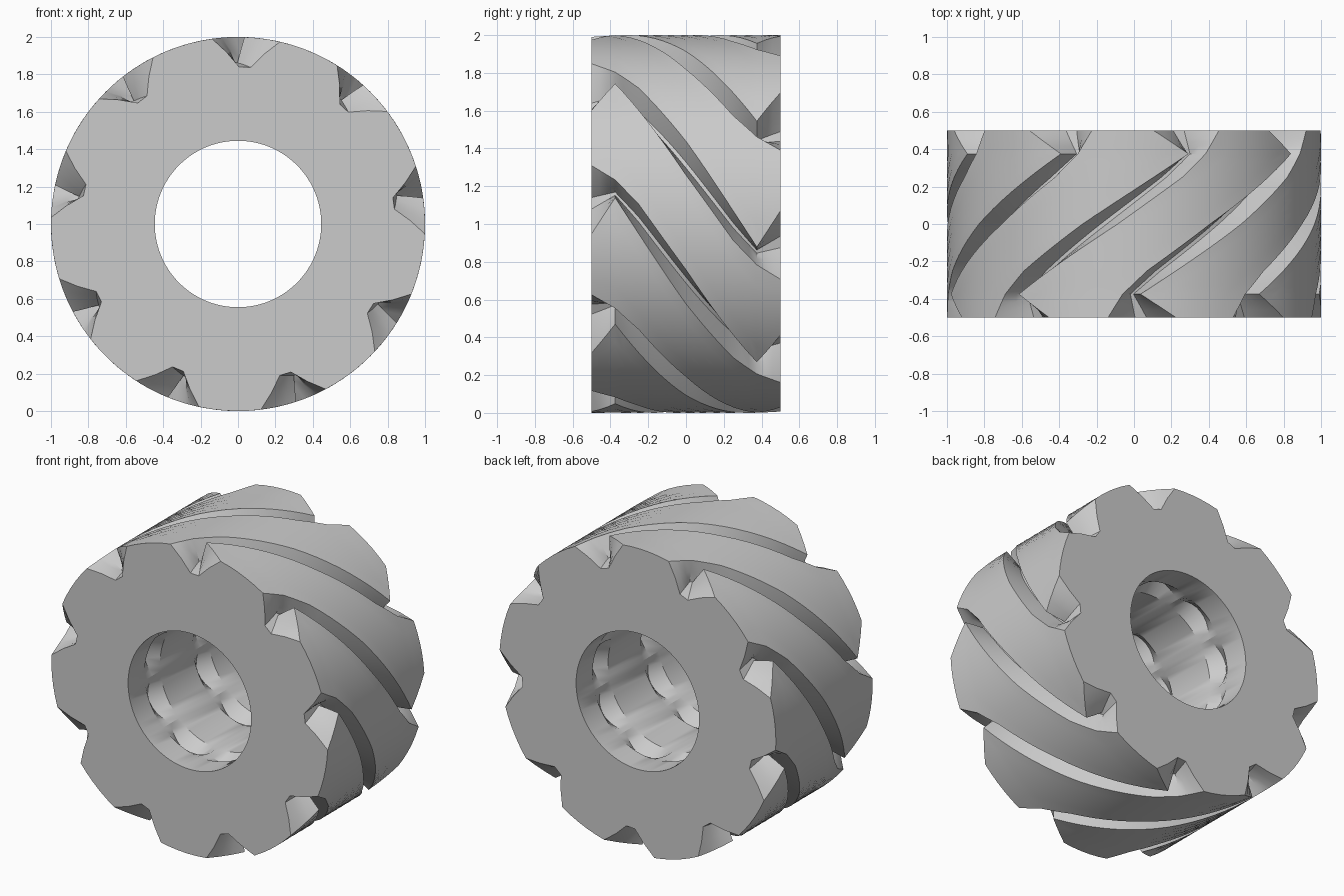
import bpy, bmesh, math

cube = bpy.data.objects.get("Cube")
if cube:
    bpy.data.objects.remove(cube, do_unlink=True)

FLUTES = 9
STEP = 360 / FLUTES
BORE = 0.445
SHIFT = 13  # bore points are not twisted, so the front face joins with an offset

# Angles of each flute's two rims along the width: (y, degrees)
LOWER_RIM = [(-0.5, 37), (-0.375, 48), (0, 15), (0.25, -5), (0.375, -12.5), (0.5, -17)]
UPPER_RIM = [(-y, 41 - a) for y, a in reversed(LOWER_RIM)]


def along(path, y):
    for (y0, a0), (y1, a1) in zip(path, path[1:]):
        if y <= y1:
            return a0 + (a1 - a0) * (y - y0) / (y1 - y0)
    return path[-1][1]


def section(y):
    """One flute and the land below it, as (angle, radius) pairs."""
    up, low = along(UPPER_RIM, y), along(LOWER_RIM, y)
    mid, half = (up + low) / 2, (up - low) * 0.1
    end = min(1, abs(y) * 2)
    depth = 0.89 - 0.05 * end ** 2
    wall = (1 + depth) / 2
    pts = [(up, 1), ((up + mid + half) / 2, wall), (mid + half, depth),
           (mid - half, depth), ((low + mid - half) / 2, wall), (low, 1)]
    gap = low - (up - STEP)
    pts += [(low - gap * i / 5, 1) for i in range(1, 5)]
    return pts


def ring(bm, y, polar):
    return [bm.verts.new((r * math.cos(math.radians(a)), y,
                          1 + r * math.sin(math.radians(a)))) for a, r in polar]


bm = bmesh.new()
rings = []

# Fluted outside, front to back
for i in range(25):
    y = -0.5 + i / 24
    polar = [(a - STEP * k, r) for k in range(FLUTES) for a, r in section(y)]
    rings.append(ring(bm, y, polar))

# Bore, back to front, with two rows of lens-shaped pockets
count = len(rings[0])
per = count // FLUTES
for y in (0.5, 0.33, 0.25, 0.17, -0.17, -0.25, -0.33, -0.5):
    pocket = 0.07 if abs(y) == 0.25 else 0
    polar = [(6 - 360 * j / count,
              BORE + pocket * abs(math.cos(math.pi * j / per)))
             for j in range(count)]
    rings.append(ring(bm, y, polar))

# Skin the closed loop of rings, which also makes both end faces
front = rings[0][SHIFT:] + rings[0][:SHIFT]
for a, b in zip(rings, rings[1:] + [front]):
    for j in range(count):
        k = (j + 1) % count
        bm.faces.new((a[j], a[k], b[k], b[j]))
bmesh.ops.recalc_face_normals(bm, faces=bm.faces)

mesh = bpy.data.meshes.new("fluted_cutter")
bm.to_mesh(mesh)
bm.free()
cutter = bpy.data.objects.new("fluted_cutter", mesh)
bpy.context.collection.objects.link(cutter)

# Plain grey metal
metal = bpy.data.materials.new("plain_grey")
metal.use_nodes = True
grey = (0.6, 0.6, 0.6, 1)
metal.diffuse_color = grey
metal.node_tree.nodes["Principled BSDF"].inputs["Base Color"].default_value = grey
mesh.materials.append(metal)

bpy.ops.object.select_all(action='DESELECT')
cutter.select_set(True)
bpy.context.view_layer.objects.active = cutter
bpy.ops.object.shade_smooth_by_angle(angle=math.radians(32))
